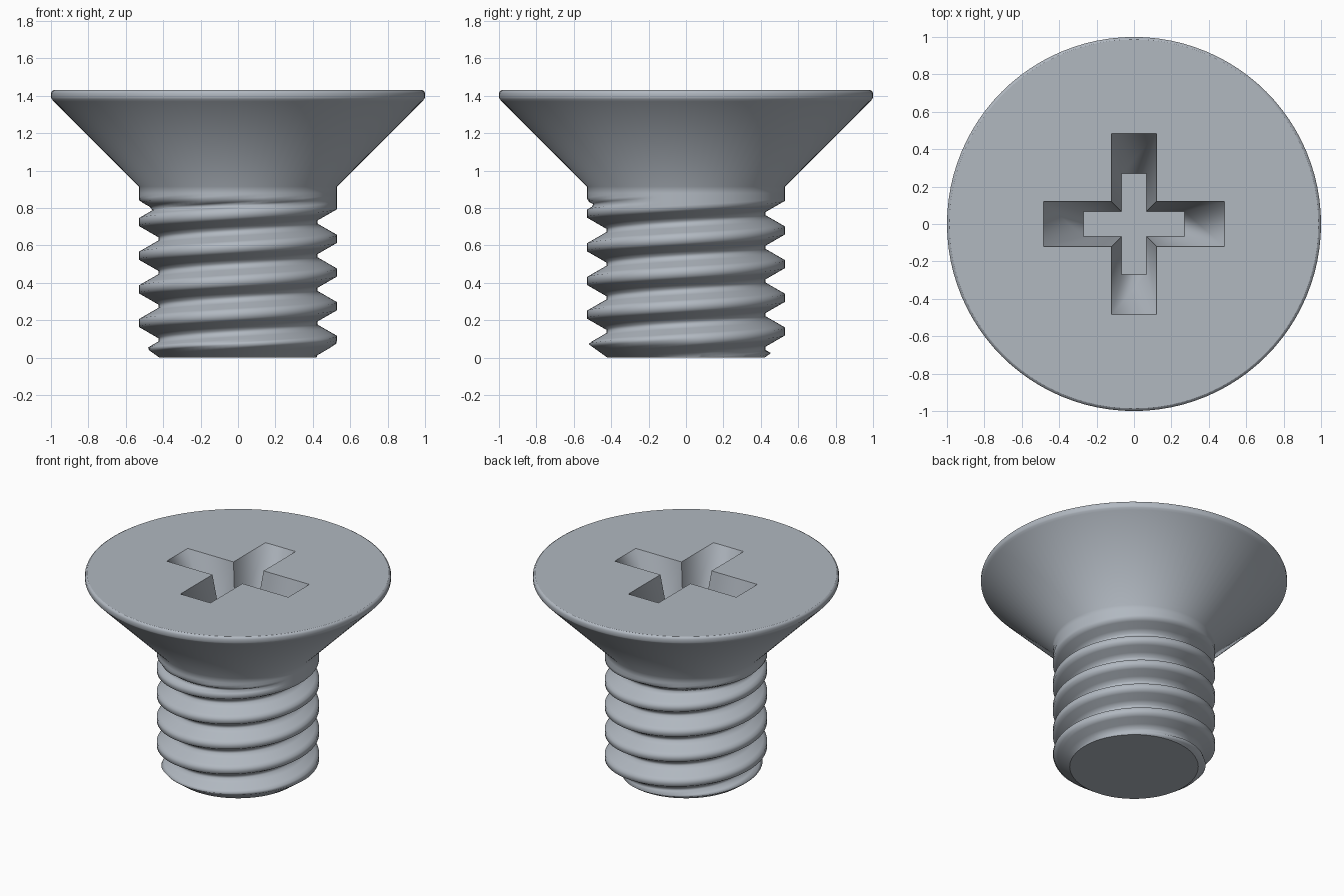
import bpy, bmesh, math

if "Cube" in bpy.data.objects:
    bpy.data.objects.remove(bpy.data.objects["Cube"])

steel = bpy.data.materials.new("grey steel")
steel.diffuse_color = (0.44, 0.48, 0.53, 1)
steel.use_nodes = True
steel.node_tree.nodes["Principled BSDF"].inputs["Base Color"].default_value = steel.diffuse_color

N = 96              # segments around
PITCH = 0.18
SHANK_TOP = 0.88
R_CREST, R_ROOT = 0.53, 0.425


def finish(bm, name):
    bmesh.ops.recalc_face_normals(bm, faces=bm.faces[:])
    me = bpy.data.meshes.new(name)
    bm.to_mesh(me)
    bm.free()
    me.materials.append(steel)
    ob = bpy.data.objects.new(name, me)
    bpy.context.collection.objects.link(ob)
    return ob


# Threaded shank: grid rows follow the helix so crests and roots stay crisp
phases = [-0.02, 0, 0.02, 0.034, 0.048, 0.062, 0.08, 0.1, 0.118, 0.132, 0.146]


def thread_radius(z, angle):
    d = (z - 0.095 - PITCH * angle / (2 * math.pi)) % PITCH
    d = min(d, PITCH - d)                       # distance from the crest
    t = min(max((d - 0.02) / 0.06, 0), 1)
    r = R_CREST + (R_ROOT - R_CREST) * t
    r = max(r, 0.46 + 1.8 * (z - 0.80))         # thread run-out below the head
    return min(r, R_CREST, 0.42 + 1.4 * z)      # chamfered tip


bm = bmesh.new()
rows = [0.095 + PITCH * k + p for k in range(-2, 6) for p in phases]
cols = []
for i in range(N + 1):
    a = 2 * math.pi * i / N
    col = []
    for z0 in rows:
        z = min(max(z0 + PITCH * i / N, 0), SHANK_TOP)
        r = thread_radius(z, a)
        col.append(bm.verts.new((r * math.cos(a), r * math.sin(a), z)))
    cols.append(col)
for a, b in zip(cols, cols[1:]):
    for j in range(len(rows) - 1):
        bm.faces.new((a[j], b[j], b[j + 1], a[j + 1]))
bmesh.ops.remove_doubles(bm, verts=bm.verts[:], dist=0.0005)
for f in bm.faces:
    f.smooth = True
# Flat tip
tip = [v for v in bm.verts if v.co.z < 0.0005]
tip.sort(key=lambda v: math.atan2(v.co.y, v.co.x))
cap = bm.faces.new(tip)
for e in cap.edges:
    e.smooth = False
finish(bm, "threaded_shank")

# Countersunk head: turned outer profile
bm = bmesh.new()
profile = [(0.53, SHANK_TOP), (0.53, 0.915), (0.985, 1.37), (0.996, 1.382), (1, 1.39),
           (1, 1.414), (0.996, 1.424), (0.986, 1.43)]
rings = [[bm.verts.new((r * math.cos(2 * math.pi * i / N), r * math.sin(2 * math.pi * i / N), z))
          for i in range(N)] for r, z in profile]
for a, b in zip(rings, rings[1:]):
    for i in range(N):
        j = (i + 1) % N
        bm.faces.new((a[i], a[j], b[j], b[i])).smooth = True


# Tapered cross recess
def cross(w, l, z):
    pts = []
    for k in range(4):
        c, s = round(math.cos(k * math.pi / 2)), round(math.sin(k * math.pi / 2))
        pts += [(x * c - y * s, x * s + y * c, z) for x, y in ((l, -w), (l, w), (w, w))]
    return [bm.verts.new(p) for p in pts]


top = cross(0.12, 0.485, 1.43)
floor = cross(0.066, 0.27, 0.98)
for i in range(12):
    j = (i + 1) % 12
    bm.faces.new((top[i], top[j], floor[j], floor[i])).smooth = True
    if i % 3 == 2:
        bm.edges.get((top[i], floor[i])).smooth = False
bm.faces.new(floor)

# Flat top around the recess
rim = []
for loop in (rings[-1], top):
    rim += [bm.edges.get((v, loop[i - 1])) for i, v in enumerate(loop)]
bmesh.ops.triangle_fill(bm, edges=rim, use_beauty=True)
for e in rim + [bm.edges.get((v, floor[i - 1])) for i, v in enumerate(floor)]:
    e.smooth = False
finish(bm, "countersunk_head")
